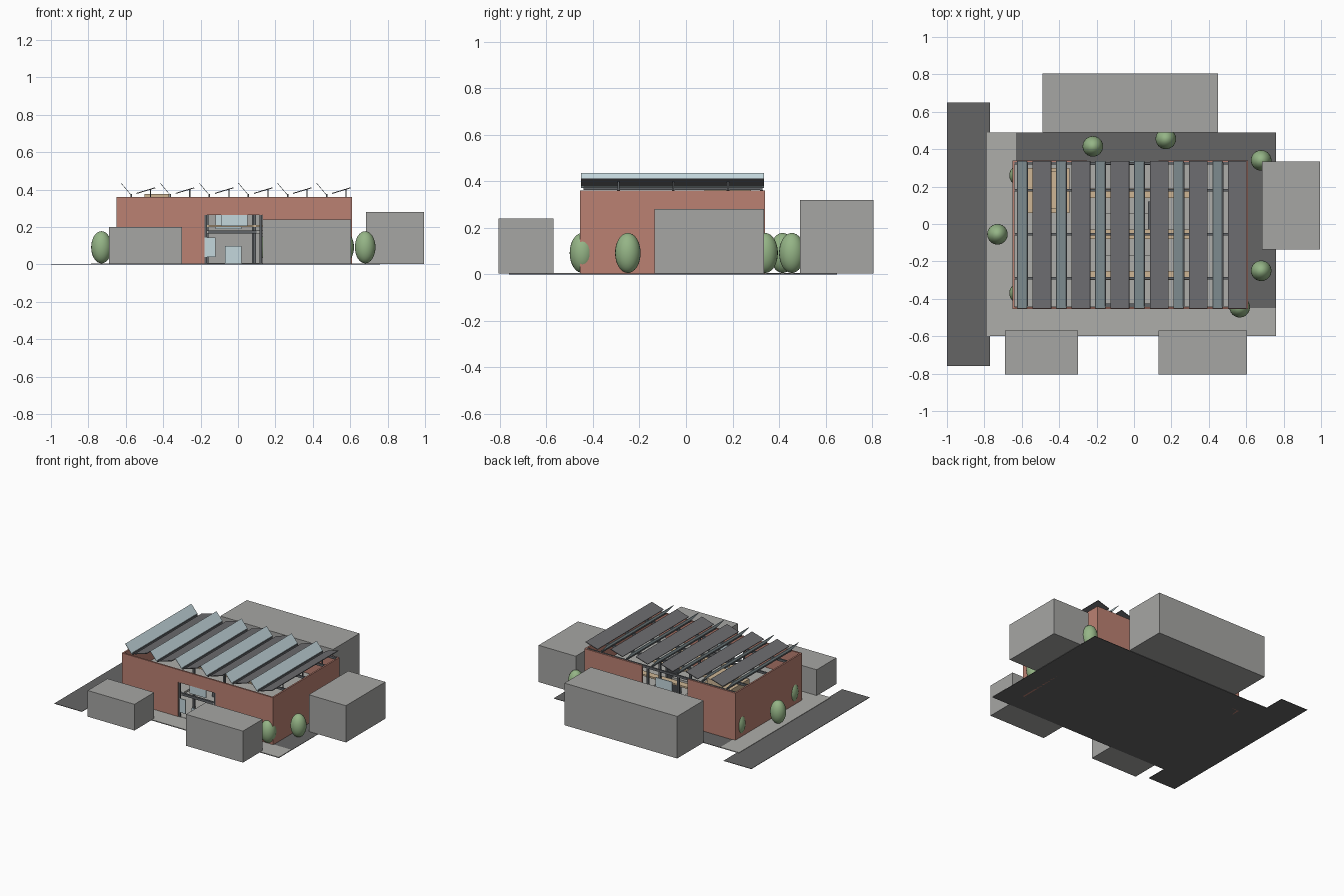
import bpy, math
from mathutils import Vector

if "Cube" in bpy.data.objects:
    bpy.data.objects.remove(bpy.data.objects["Cube"])


def material(name, rgb, a=1.0):
    m = bpy.data.materials.new(name)
    m.diffuse_color = (*rgb, a)
    m.use_nodes = True
    m.node_tree.nodes["Principled BSDF"].inputs["Base Color"].default_value = m.diffuse_color
    return m


BRICK = material("brick", (0.50, 0.22, 0.17))
DARK = material("dark_paving", (0.13, 0.13, 0.13))
PAVE = material("light_paving", (0.42, 0.42, 0.40))
STEEL = material("steel", (0.12, 0.13, 0.14))
PANEL = material("roof_panel", (0.15, 0.15, 0.16))
GLASS = material("glass", (0.55, 0.68, 0.72))
TIMBER = material("timber", (0.62, 0.47, 0.30))
LEAF = material("leaf", (0.30, 0.46, 0.24))
BLOCK = material("neighbour_grey", (0.38, 0.38, 0.37))


def box(name, x0, x1, y0, y1, z0, z1, mat=None):
    x, y, z = (x0, x1), (y0, y1), (z0, z1)
    v = [(x[i], y[j], z[k]) for i in (0, 1) for j in (0, 1) for k in (0, 1)]
    f = [(0, 1, 3, 2), (4, 6, 7, 5), (0, 4, 5, 1), (2, 3, 7, 6), (0, 2, 6, 4), (1, 5, 7, 3)]
    me = bpy.data.meshes.new(name)
    me.from_pydata(v, [], f)
    ob = bpy.data.objects.new(name, me)
    bpy.context.collection.objects.link(ob)
    if mat:
        me.materials.append(mat)
    return ob


def sloped_panel(name, xa, za, xb, zb, y0, y1, t, mat):
    """Thin board running along y, sloping from (xa, za) to (xb, zb)."""
    d = Vector((xb - xa, zb - za))
    ob = box(name, -d.length / 2, d.length / 2, y0, y1, -t / 2, t / 2, mat)
    ob.location = ((xa + xb) / 2, 0, (za + zb) / 2)
    ob.rotation_euler[1] = -math.atan2(d.y, d.x)
    return ob


# Ground: road, yard and pavement
box("road", -1.0, -0.77, -0.76, 0.65, 0, 0.003, DARK)
box("yard", -0.77, 0.76, -0.60, 0.49, 0, 0.003, DARK)
box("side_pavement", -0.785, -0.63, -0.60, 0.49, 0.001, 0.006, PAVE)
box("front_pavement", -0.63, 0.76, -0.60, -0.45, 0.001, 0.006, PAVE)
box("ground_floor", -0.64, 0.60, -0.45, 0.33, 0.001, 0.008, PAVE)

# Neighbouring blocks
for i, (x0, x1, y0, y1, h) in enumerate([
        (-0.69, -0.30, -0.805, -0.57, 0.20), (0.13, 0.605, -0.805, -0.57, 0.24),
        (0.685, 0.995, -0.135, 0.335, 0.28), (-0.49, 0.45, 0.49, 0.805, 0.32)]):
    box(f"neighbour_block_{i}", x0, x1, y0, y1, 0.003, h, BLOCK)

# Brick shell with front and back openings
X0, X1, Y0, Y1, H, T = -0.65, 0.61, -0.455, 0.34, 0.36, 0.012
box("left_wall", X0, X0 + T, Y0, Y1, 0, H, BRICK)
box("right_wall", X1 - T, X1, Y0, Y1, 0, H, BRICK)
box("front_wall_left", X0 + T, -0.18, Y0, Y0 + T, 0, H, BRICK)
box("front_wall_right", 0.13, X1 - T, Y0, Y0 + T, 0, H, BRICK)
box("front_lintel", -0.18, 0.13, Y0, Y0 + T, 0.265, H, BRICK)
box("back_wall_left", X0 + T, -0.25, Y1 - T, Y1, 0, H, BRICK)
box("back_wall_right", 0.13, X1 - T, Y1 - T, Y1, 0, H, BRICK)

# Upper floor on both sides of a central void, with a bridge
box("upper_floor_left", -0.638, -0.16, -0.44, 0.32, 0.165, 0.18, PAVE)
box("upper_floor_right", 0.10, 0.598, -0.44, 0.32, 0.165, 0.18, PAVE)
box("bridge", -0.16, 0.10, -0.17, 0.06, 0.165, 0.18, PAVE)
box("front_gallery_beam", -0.18, 0.13, -0.44, -0.425, 0.165, 0.183, STEEL)
box("back_gallery_beam", -0.25, 0.13, 0.315, 0.328, 0.165, 0.183, STEEL)

# Steel frame, with timber ties under the roof
for j, y in enumerate((-0.29, -0.055, 0.18, 0.325)):
    box(f"roof_beam_{j}", -0.638, 0.598, y - 0.006, y + 0.006, 0.345, 0.362, STEEL)
    for i, x in enumerate((-0.165, 0.09)):
        box(f"column_{j}_{i}", x - 0.007, x + 0.007, y - 0.007, y + 0.007, 0, 0.345, STEEL)
for j, y in enumerate((-0.275, -0.055, 0.165)):
    box(f"timber_table_{j}", -0.32, 0.30, y - 0.025, y + 0.025, 0.20, 0.212, TIMBER)

# Interior rooms, screens and entrance glazing
box("timber_room", -0.57, -0.345, 0.06, 0.30, 0.18, 0.34, TIMBER)
box("timber_room_top", -0.50, -0.37, 0.08, 0.28, 0.34, 0.376, TIMBER)
box("stair_screen", 0.075, 0.085, -0.03, 0.12, 0.008, 0.33, STEEL)
box("entrance_window", -0.09, 0.05, -0.452, -0.446, 0.205, 0.265, GLASS)
box("side_window", -0.18, -0.12, -0.452, -0.446, 0.04, 0.145, GLASS)
box("entrance_door", -0.07, 0.02, -0.452, -0.446, 0.006, 0.10, GLASS)
box("back_window", -0.12, 0.02, 0.33, 0.336, 0.19, 0.30, GLASS)
for i, x in enumerate((-0.172, 0.122)):
    box(f"entrance_post_{i}", x - 0.006, x + 0.006, -0.452, -0.44, 0.006, 0.265, STEEL)

# Saw-tooth roof: steep glass and shallow dark panel per bay
for i in range(6):
    x = -0.625 + i * 0.209
    sloped_panel(f"roof_glass_{i}", x, 0.435, x + 0.053, 0.372, -0.452, 0.336, 0.003, GLASS)
    sloped_panel(f"roof_panel_{i}", x + 0.083, 0.380, x + 0.182, 0.410, -0.452, 0.336, 0.005, PANEL)
    box(f"roof_purlin_{i}", x + 0.050, x + 0.058, -0.44, 0.328, 0.362, 0.376, STEEL)
    for j, y in enumerate((-0.29, -0.055, 0.18)):
        box(f"panel_prop_{i}_{j}", x + 0.155, x + 0.161, y - 0.004, y + 0.004, 0.36, 0.40, STEEL)

# Egg-shaped trees
for i, (x, y) in enumerate([(-0.73, -0.055), (-0.22, 0.415), (0.17, 0.455), (0.68, 0.34),
                            (0.68, -0.25), (0.565, -0.445), (-0.612, 0.26), (-0.612, -0.37)]):
    bpy.ops.mesh.primitive_uv_sphere_add(segments=24, ring_count=16, radius=1, location=(x, y, 0.092))
    tree = bpy.context.object
    tree.name = f"tree_{i}"
    tree.scale = (0.055, 0.055, 0.086)
    tree.data.materials.append(LEAF)
    bpy.ops.object.shade_smooth_by_angle()
